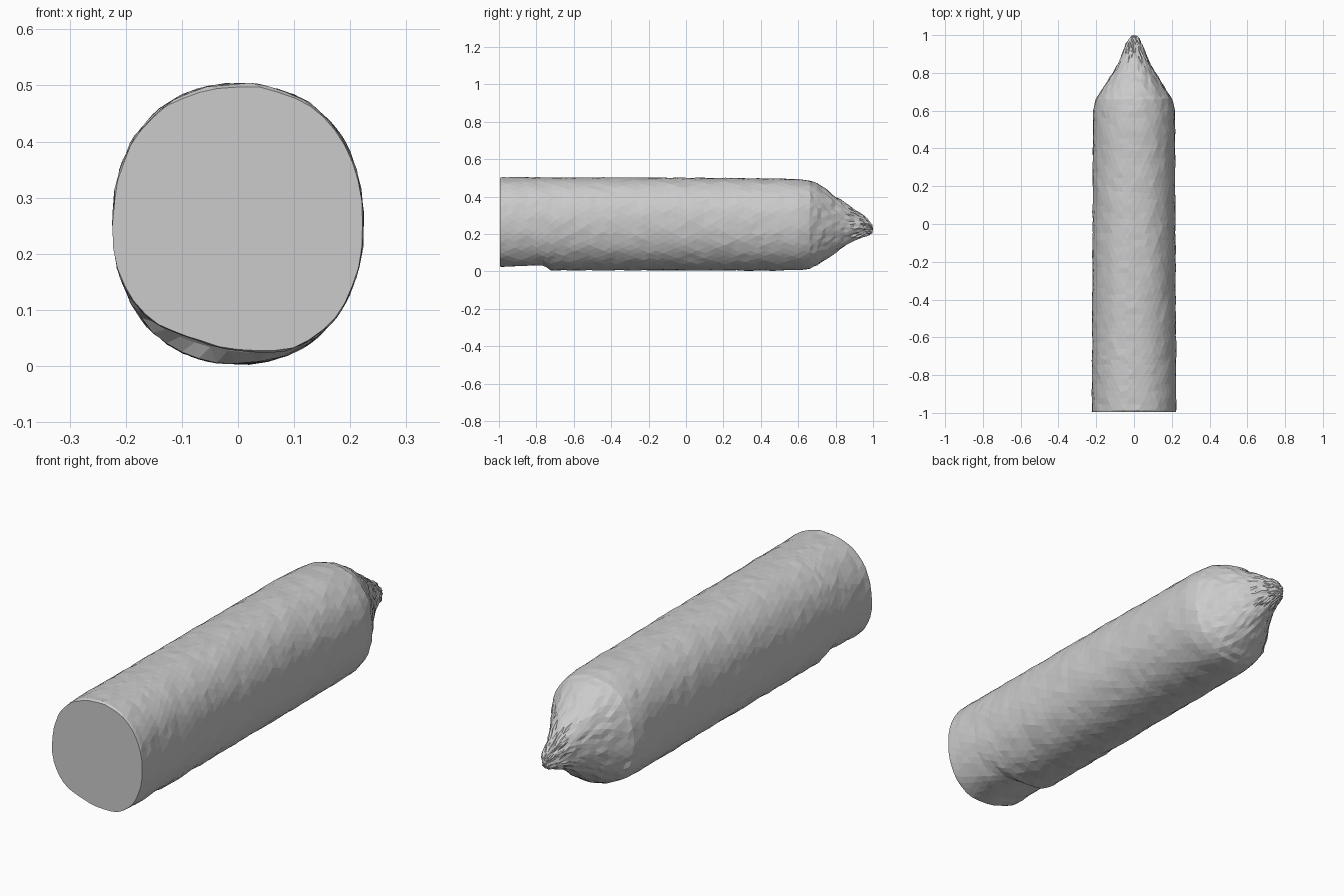
import bpy, bmesh, math, random
from mathutils import Vector, noise

if "Cube" in bpy.data.objects:
    bpy.data.objects.remove(bpy.data.objects["Cube"])

random.seed(4)
SEGMENTS = 44

# Profile stations: y, half width, bottom z, top z
STATIONS = [
    (-0.995, 0.223, 0.008, 0.498), (-0.985, 0.224, 0.005, 0.503),
    (-0.50, 0.221, 0.005, 0.502), (0.10, 0.219, 0.005, 0.500),
    (0.50, 0.218, 0.004, 0.496), (0.60, 0.216, 0.005, 0.492),
    (0.66, 0.203, 0.014, 0.486), (0.70, 0.178, 0.032, 0.470),
    (0.75, 0.144, 0.065, 0.438), (0.80, 0.112, 0.102, 0.400),
    (0.85, 0.084, 0.137, 0.364), (0.90, 0.060, 0.166, 0.330),
    (0.95, 0.042, 0.184, 0.296), (0.98, 0.027, 0.194, 0.266),
    (0.996, 0.012, 0.206, 0.246),
]


def profile(y):
    for a, b in zip(STATIONS, STATIONS[1:]):
        if y <= b[0]:
            t = max(0, (y - a[0]) / (b[0] - a[0]))
            return [p + (q - p) * t for p, q in zip(a[1:], b[1:])]
    return STATIONS[-1][1:]


def recess(y, angle):
    # Shallow cut-back under the flat end, deepest at lower left
    if y > -0.72:
        return 0
    along = min(1, (-0.72 - y) / 0.05) * (1 - 0.45 * max(0, (-0.80 - y) / 0.2))
    gap = abs(angle - math.radians(255))
    return 0.05 * along * math.exp(-(gap / 0.55) ** 2)


def section_point(y, i, ring):
    width, low, high = profile(y)
    angle = 2 * math.pi * (i + 0.5 * (ring % 2)) / SEGMENTS
    power = 2 / 2.2
    c, s = math.cos(angle), math.sin(angle)
    x = math.copysign(abs(c) ** power, c)
    z = math.copysign(abs(s) ** power, s)
    p = Vector((x * width, y, (low + high) / 2 + z * (high - low) / 2))
    rough = 0.003 * noise.noise(p * 16) + random.uniform(-0.0015, 0.0015)
    if y > 0.88:
        rough += random.uniform(-0.005, 0.005)
    radial = Vector((c, 0, s))
    p += radial * (rough - recess(y, angle % (2 * math.pi)))
    if -0.98 < y < 0.98:
        p.y += random.uniform(-0.006, 0.006)
    p.z = max(0, p.z)
    return p


# Rings along the body, closer together at the lip and the tapered tip
rings = [-0.995, -0.985, -0.955, -0.92, -0.885, -0.85, -0.82, -0.795,
         -0.77, -0.745, -0.72, -0.695]
rings += [-0.66 + 0.036 * k for k in range(35)]
rings += [0.60, 0.63, 0.66, 0.68, 0.70, 0.725, 0.75, 0.775, 0.80, 0.825,
          0.85, 0.875, 0.90, 0.925, 0.95, 0.965, 0.98, 0.996]

bm = bmesh.new()
loops = [[bm.verts.new(section_point(y, i, r)) for i in range(SEGMENTS)]
         for r, y in enumerate(rings)]

# Staggered triangle skin
for r, (a, b) in enumerate(zip(loops, loops[1:])):
    for i in range(SEGMENTS):
        j = (i + 1) % SEGMENTS
        if r % 2:
            bm.faces.new((a[i], a[j], b[j]))
            bm.faces.new((a[i], b[j], b[i]))
        else:
            bm.faces.new((a[i], a[j], b[i]))
            bm.faces.new((a[j], b[j], b[i]))

# Flat end cap and pointed tip
bm.faces.new(loops[0])
tip = bm.verts.new((0, 1.0, 0.226))
for i in range(SEGMENTS):
    bm.faces.new((loops[-1][i], loops[-1][(i + 1) % SEGMENTS], tip))

bmesh.ops.recalc_face_normals(bm, faces=bm.faces)
mesh = bpy.data.meshes.new("pointed_cylinder_body")
bm.to_mesh(mesh)
bm.free()
body = bpy.data.objects.new("pointed_cylinder_body", mesh)
bpy.context.collection.objects.link(body)
